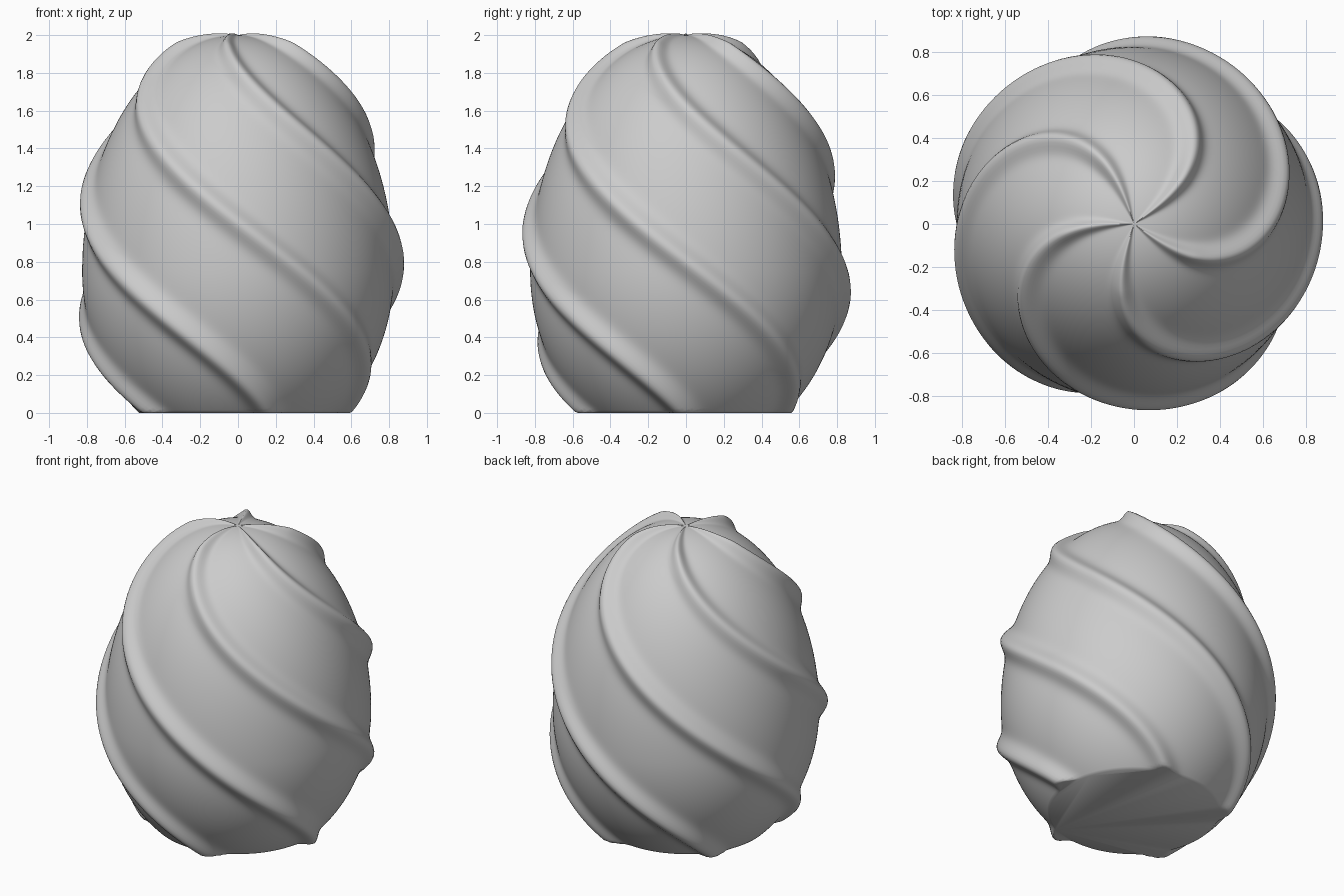
import bpy, bmesh
from math import sin, cos, pi, acos, radians, exp, hypot

cube = bpy.data.objects.get("Cube")
if cube:
    bpy.data.objects.remove(cube, do_unlink=True)

RIDGES = 5
COLS = 200                  # columns follow the twist, so ridges stay crisp
ROWS = 110
TWIST = radians(-90)        # turn per unit of height
RADIUS, WAIST = 0.825, 0.75
TOP, BOTTOM = 1.25, 0.97    # half-heights above and below the waist
RIDGE_HEIGHT = 0.055
RIDGE_WIDTH = radians(5)


def egg_point(t):
    """Radius, height and outward normal of the plain egg at latitude t."""
    half = TOP if t > 0 else BOTTOM
    nr, nz = cos(t) / RADIUS, sin(t) / half
    length = hypot(nr, nz)
    return RADIUS * cos(t), WAIST + half * sin(t), nr / length, nz / length


def ridge(i):
    """Bump strength of a column, from its angle to the nearest ridge."""
    step = COLS // RIDGES
    offset = (i + step // 2) % step - step // 2
    angle = 2 * pi * offset / COLS
    return exp(-0.5 * (angle / RIDGE_WIDTH) ** 2)


# Twisted egg with raised spiral ridges and a flat foot
bm = bmesh.new()
start = acos(WAIST / BOTTOM) - pi / 2
rings = []
for j in range(ROWS):
    t = start + (pi / 2 - start) * j / ROWS
    r, z, nr, nz = egg_point(t)
    fade = min(1, r / 0.3)
    ring = []
    for i in range(COLS):
        h = RIDGE_HEIGHT * fade * ridge(i)
        a = 2 * pi * i / COLS + TWIST * z
        rad = r + h * nr
        ring.append(bm.verts.new((rad * cos(a), rad * sin(a), max(0, z + h * nz))))
    rings.append(ring)

for low, high in zip(rings, rings[1:]):
    for i in range(COLS):
        k = (i + 1) % COLS
        bm.faces.new((low[i], low[k], high[k], high[i]))

tip = bm.verts.new((0, 0, WAIST + TOP))
for i in range(COLS):
    bm.faces.new((rings[-1][i], rings[-1][(i + 1) % COLS], tip))
bm.faces.new(rings[0][::-1])

mesh = bpy.data.meshes.new("twisted_egg")
bm.to_mesh(mesh)
bm.free()
egg = bpy.data.objects.new("twisted_egg", mesh)
bpy.context.collection.objects.link(egg)

# Plain grey surface
grey = bpy.data.materials.new("plain_grey")
grey.use_nodes = True
grey.diffuse_color = (0.6, 0.6, 0.6, 1)
grey.node_tree.nodes["Principled BSDF"].inputs["Base Color"].default_value = (0.6, 0.6, 0.6, 1)
mesh.materials.append(grey)

bpy.context.view_layer.objects.active = egg
egg.select_set(True)
bpy.ops.object.shade_smooth_by_angle(angle=radians(50))
